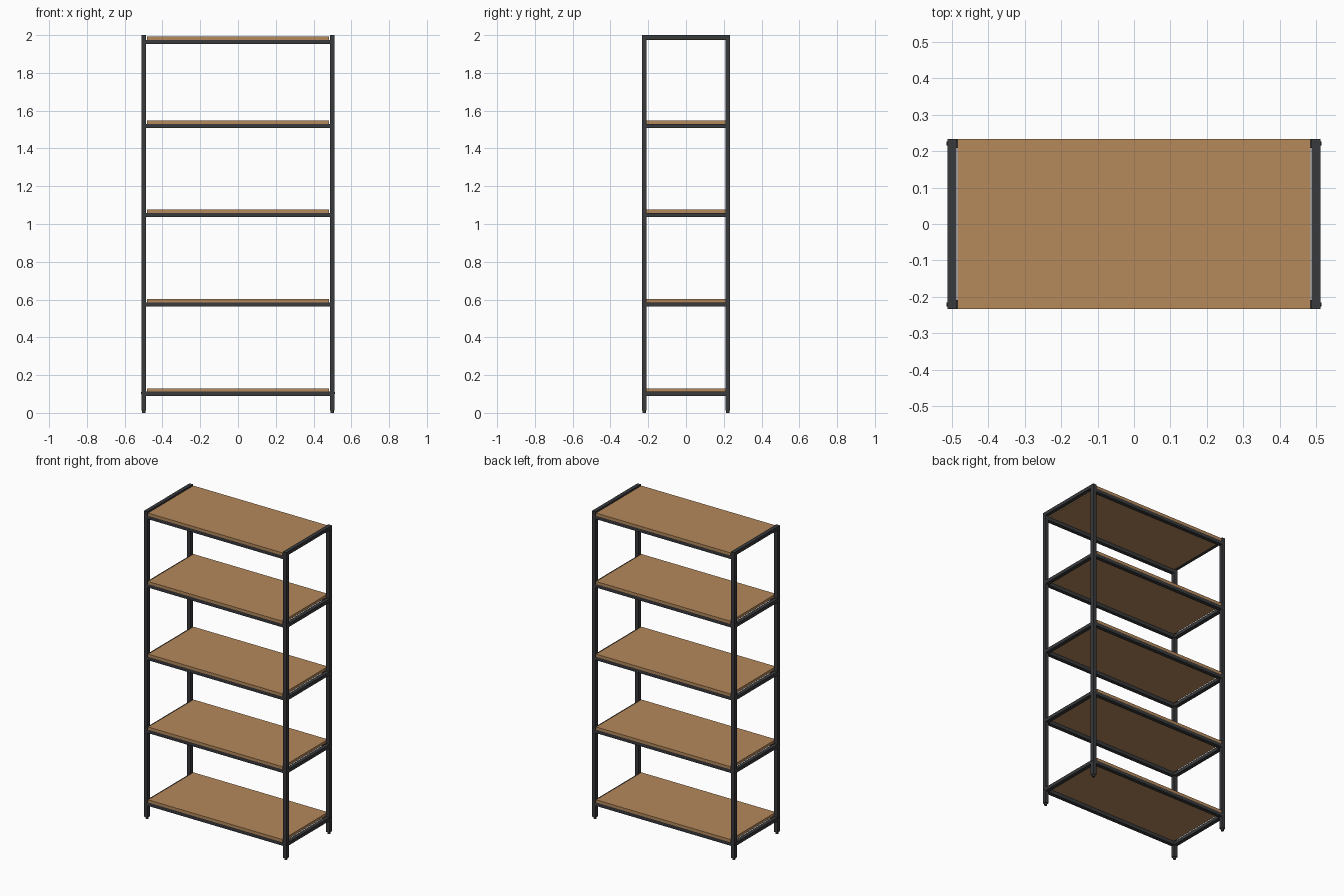
import bpy

cube = bpy.data.objects.get("Cube")
if cube:
    bpy.data.objects.remove(cube, do_unlink=True)


def make_material(name, color):
    mat = bpy.data.materials.new(name)
    mat.use_nodes = True
    mat.diffuse_color = color
    mat.node_tree.nodes["Principled BSDF"].inputs["Base Color"].default_value = color
    return mat


WOOD = make_material("warm wood", (0.46, 0.25, 0.105, 1))
METAL = make_material("charcoal metal", (0.04, 0.041, 0.045, 1))

# Overall layout
HALF_X, HALF_Y = 0.511, 0.233
TUBE = 0.025
POST_X, POST_Y = HALF_X - TUBE / 2, HALF_Y - TUBE / 2
INNER_X, INNER_Y = HALF_X - TUBE, HALF_Y - TUBE
BOARD, RAIL = 0.018, 0.022
SHELF_TOPS = [0.13, 0.603, 1.076, 1.548, 1.992]
SIDES = (("left", 1), ("right", -1))
ENDS = (("front", -1), ("back", 1))


def box(name, center, size, mat):
    bpy.ops.mesh.primitive_cube_add(size=1, location=center)
    obj = bpy.context.object
    obj.name = name
    obj.scale = size
    bpy.ops.object.transform_apply(location=False, rotation=False, scale=True)
    obj.data.materials.append(mat)
    return obj


def cylinder(name, center, radius, depth, rotation=(0, 0, 0)):
    bpy.ops.mesh.primitive_cylinder_add(vertices=12, radius=radius, depth=depth,
                                        location=center, rotation=rotation)
    obj = bpy.context.object
    obj.name = name
    obj.data.materials.append(METAL)
    bpy.ops.object.shade_smooth_by_angle()


# Four square posts with small round feet and side bolts
foot = 0.013
post_top = 2 - RAIL
for side, sx in SIDES:
    for end, sy in ENDS:
        x, y = sx * POST_X, sy * POST_Y
        box(f"{end}_{side}_post", (x, y, (foot + post_top) / 2),
            (TUBE, TUBE, post_top - foot), METAL)
        cylinder(f"{end}_{side}_foot", (x, y, foot / 2 + 0.001), 0.009, foot + 0.002)
        cylinder(f"{end}_{side}_bolt", (sx * HALF_X, y, 0.105), 0.005, 0.006,
                 (0, 1.5708, 0))
    # Top cap rail running over both posts
    box(f"{side}_top_rail", (sx * POST_X, 0, 2 - RAIL / 2),
        (TUBE, 2 * HALF_Y, RAIL), METAL)

# Shelves: board over front and back rails, with end rails between posts
for number, top in enumerate(SHELF_TOPS, 1):
    box(f"shelf_board_{number}", (0, 0, top - BOARD / 2),
        (2 * (INNER_X - 0.003), 2 * HALF_Y, BOARD), WOOD)
    rail_z = top - BOARD - RAIL / 2
    for end, sy in ENDS:
        box(f"{end}_rail_{number}", (0, sy * POST_Y, rail_z),
            (2 * INNER_X, TUBE, RAIL), METAL)
    if top != SHELF_TOPS[-1]:
        for side, sx in SIDES:
            box(f"{side}_rail_{number}", (sx * POST_X, 0, rail_z),
                (TUBE, 2 * INNER_Y, RAIL), METAL)
